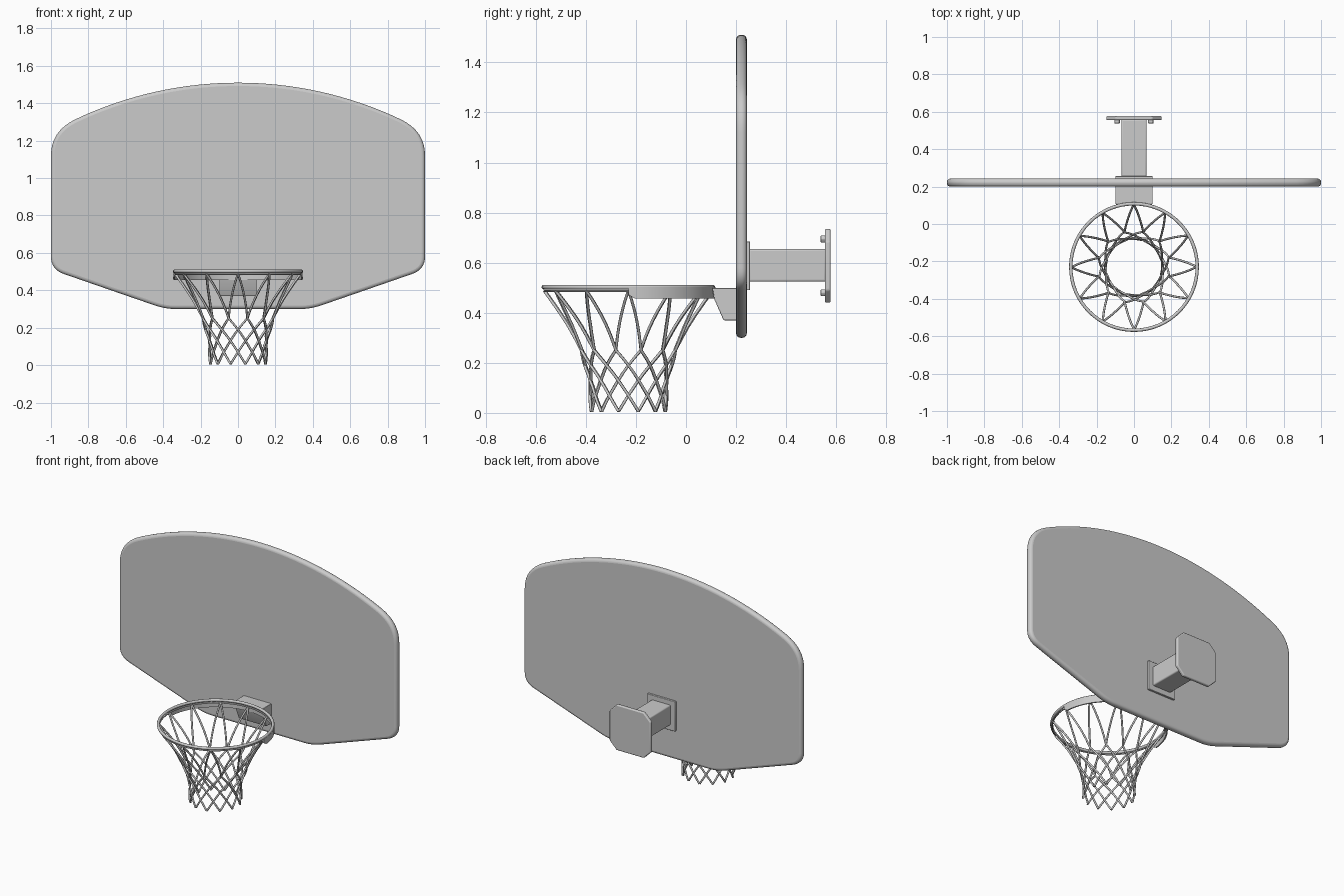
import bpy, bmesh
from math import sin, cos, pi, sqrt, radians
from mathutils import Vector

if "Cube" in bpy.data.objects:
    bpy.data.objects.remove(bpy.data.objects["Cube"])

CY = -0.23  # hoop centre in y


def finish(ob, bevel=0.0, segs=3):
    if bevel:
        m = ob.modifiers.new("bevel", 'BEVEL')
        m.width, m.segments, m.limit_method = bevel, segs, 'ANGLE'
        m.angle_limit = radians(40)
    bpy.ops.object.select_all(action='DESELECT')
    ob.select_set(True)
    bpy.context.view_layer.objects.active = ob
    bpy.ops.object.shade_smooth_by_angle(angle=radians(35))
    return ob


def from_bmesh(name, bm):
    bmesh.ops.recalc_face_normals(bm, faces=bm.faces)
    me = bpy.data.meshes.new(name)
    bm.to_mesh(me)
    bm.free()
    ob = bpy.data.objects.new(name, me)
    bpy.context.collection.objects.link(ob)
    return ob


def prism(name, pts, a, b, axis, bevel=0.0, segs=3):
    """Extrude a 2D profile along x (pts = y,z) or along y (pts = x,z)."""
    bm = bmesh.new()
    def put(p, d):
        return bm.verts.new((d, p[0], p[1]) if axis == 'x' else (p[0], d, p[1]))
    lo, hi = [put(p, a) for p in pts], [put(p, b) for p in pts]
    bm.faces.new(lo)
    bm.faces.new(hi[::-1])
    for i in range(len(pts)):
        j = (i + 1) % len(pts)
        bm.faces.new((lo[i], lo[j], hi[j], hi[i]))
    return finish(from_bmesh(name, bm), bevel, segs)


def rect(hw, z0, z1):
    return [(-hw, z0), (hw, z0), (hw, z1), (-hw, z1)]


def corner(p, c, q, n=8):
    p, c, q = Vector(p), Vector(c), Vector(q)
    return [tuple(p * (1-t)**2 + c * 2*t*(1-t) + q * t*t) for t in (i / n for i in range(n + 1))]


def torus(name, R, r, z, n=64, m=12):
    bpy.ops.mesh.primitive_torus_add(location=(0, CY, z), major_radius=R, minor_radius=r,
                                     major_segments=n, minor_segments=m)
    ob = bpy.context.object
    ob.name = name
    return finish(ob)


# Backboard: arched top, sloped lower corners, rounded edge
half = corner((.33, .30), (.39, .30), (.45, .321)) + corner((.93, .487), (1, .511), (1, .58))
half += corner((1, 1.12), (1, 1.252), (.87, 1.314))
half += [(x, 1.51 - (2.03 - sqrt(2.03**2 - x*x))) for x in (.87 * (1 - i / 16) for i in range(1, 16))]
outline = half + [(0, 1.51)] + [(-x, z) for x, z in reversed(half)]
prism("backboard", outline, .20, .243, 'y', .018, 4)

# Hoop and the thin net wire beneath it
torus("hoop_rim", .338, .009, .502)
torus("net_wire", .334, .004, .486, 64, 8)

# Half-round band stiffening the back of the hoop
bm = bmesh.new()
rows = []
N = 40
for i in range(N + 1):
    a = pi * i / N
    zb = .472 if i in (0, N) else .456
    rows.append([bm.verts.new((r * cos(a), CY + r * sin(a), z))
                 for r, z in ((.347, zb), (.347, .5), (.339, .5), (.339, zb))])
for p, q in zip(rows, rows[1:]):
    for k in range(4):
        bm.faces.new((p[k], p[(k+1) % 4], q[(k+1) % 4], q[k]))
bm.faces.new(rows[0])
bm.faces.new(rows[-1])
finish(from_bmesh("hoop_band", bm))

# Bracket joining hoop and board
prism("hoop_bracket", [(.105, .499), (.205, .499), (.205, .37), (.15, .37), (.112, .456)],
      -.1, .1, 'x', .003, 2)

# Rear mount: board plate, arm, chamfered wall plate, bolts
prism("board_plate", rect(.1, .49, .685), .24, .256, 'y', .003, 2)
prism("mount_arm", rect(.068, .524, .655), .25, .56, 'y', .008, 3)
w, c, z0, z1 = .148, .05, .44, .735
prism("wall_plate", [(-w+c, z0), (w-c, z0), (w, z0+c), (w, z1-c),
                     (w-c, z1), (-w+c, z1), (-w, z1-c), (-w, z0+c)], .555, .577, 'y', .006, 3)
for i, (x, z) in enumerate([(-.09, .48), (.09, .48), (-.09, .695), (.09, .695)]):
    hexa = [(x + .016 * cos(k * pi/3), z + .016 * sin(k * pi/3)) for k in range(6)]
    prism(f"bolt_{i+1}", hexa, .538, .557, 'y', .003, 2)

# Net: two opposing families of cords crossing in a diamond mesh
ZS = [.488, .25, .19, .13, .07, .006]
PROFILE = [(.006, .152), (.1, .152), (.15, .16), (.2, .176), (.25, .193),
           (.3, .217), (.35, .243), (.4, .274), (.45, .308), (.488, .335)]


def net_radius(z):
    for (za, ra), (zb, rb) in zip(PROFILE, PROFILE[1:]):
        if z <= zb:
            return ra + (rb - ra) * (z - za) / (zb - za)
    return PROFILE[-1][1]


cu = bpy.data.curves.new("net", 'CURVE')
cu.dimensions = '3D'
cu.bevel_depth = .0058
cu.bevel_resolution = 2
cu.use_fill_caps = True
COUNT = 12
for s in (-1, 1):
    for k in range(COUNT):
        pts = []
        for row in range(len(ZS) - 1):
            n = 10 if row == 0 else 5
            for i in range(n + (row == len(ZS) - 2)):
                t = i / n
                z = ZS[row] + (ZS[row+1] - ZS[row]) * t
                a = 2*pi / COUNT * (k + s * .5 * (row + t))
                r = net_radius(z) + s * .002
                pts.append((r * cos(a), CY + r * sin(a), z, 1))
        sp = cu.splines.new('POLY')
        sp.points.add(len(pts) - 1)
        for p, co in zip(sp.points, pts):
            p.co = co
        sp.use_smooth = True
net = bpy.data.objects.new("net", cu)
bpy.context.collection.objects.link(net)
